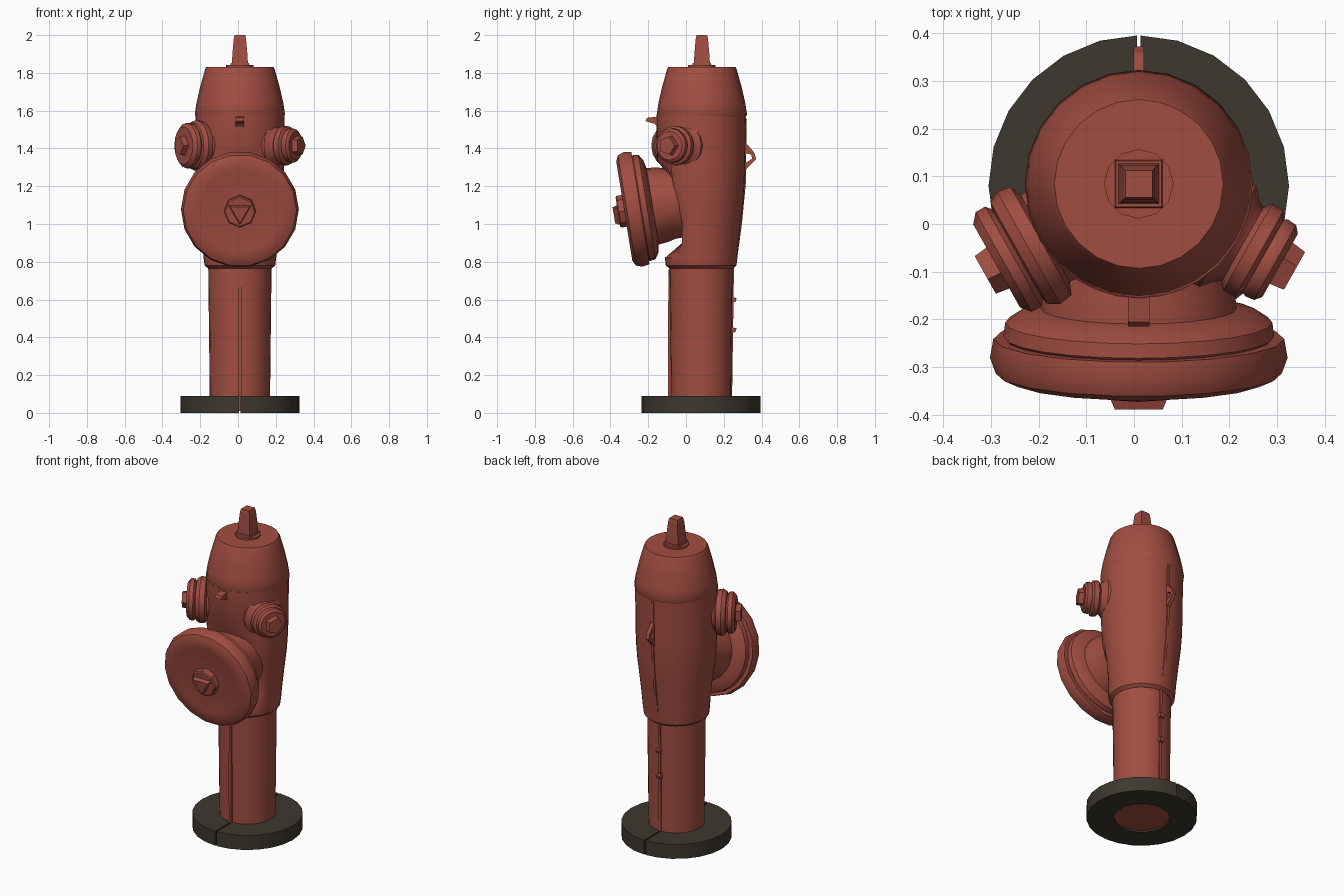
import bpy, bmesh, math
from mathutils import Vector, Matrix

cube = bpy.data.objects.get("Cube")
if cube:
    bpy.data.objects.remove(cube)

CX, CY = 0.01, 0.08
UP = Vector((0, 0, 1))


def material(name, rgb):
    m = bpy.data.materials.new(name)
    m.use_nodes = True
    m.diffuse_color = (*rgb, 1)
    bsdf = m.node_tree.nodes["Principled BSDF"]
    bsdf.inputs["Base Color"].default_value = (*rgb, 1)
    bsdf.inputs["Roughness"].default_value = 0.7
    return m


RED = material("faded red paint", (0.36, 0.075, 0.053))
DARK = material("dark iron", (0.047, 0.039, 0.028))


def finish(name, bm, mat, smooth=True):
    bmesh.ops.recalc_face_normals(bm, faces=bm.faces)
    me = bpy.data.meshes.new(name)
    bm.to_mesh(me)
    bm.free()
    me.materials.append(mat)
    ob = bpy.data.objects.new(name, me)
    bpy.context.collection.objects.link(ob)
    if smooth:
        bpy.ops.object.select_all(action="DESELECT")
        ob.select_set(True)
        bpy.context.view_layer.objects.active = ob
        bpy.ops.object.shade_smooth_by_angle(angle=math.radians(38))
    return ob


def lathe(name, profile, origin, axis=UP, sides=24, mat=RED, smooth=True, turn=0.0, reshape=None):
    """Stack rings of (radius, distance) along an axis and cap both ends."""
    bm = bmesh.new()
    rings = []
    for r, d in profile:
        ring = []
        for i in range(sides):
            a = turn + math.tau * i / sides
            ring.append(bm.verts.new((r * math.cos(a), r * math.sin(a), d)))
        rings.append(ring)
    for a, b in zip(rings, rings[1:]):
        for i in range(sides):
            j = (i + 1) % sides
            bm.faces.new((a[i], a[j], b[j], b[i]))
    bm.faces.new(rings[0])
    bm.faces.new(rings[-1])
    axis = Vector(axis).normalized()
    rot = axis.to_track_quat("Z", "Y").to_matrix().to_4x4() if axis != UP else Matrix()
    bm.transform(Matrix.Translation(origin) @ rot)
    if reshape:
        for v in bm.verts:
            reshape(v.co)
    return finish(name, bm, mat, smooth)


def slab(name, outline, x, thick, mat=RED):
    """Extrude a (y, z) outline sideways around x."""
    bm = bmesh.new()
    face = bm.faces.new([bm.verts.new((x - thick / 2, y, z)) for y, z in outline])
    new = bmesh.ops.extrude_face_region(bm, geom=[face])["geom"]
    bmesh.ops.translate(bm, vec=(thick, 0, 0), verts=[v for v in new if isinstance(v, bmesh.types.BMVert)])
    return finish(name, bm, mat, False)


# Base flange: two half rings with a narrow seam
def half_flange(name, side):
    bm = bmesh.new()
    steps = 12
    rows = []
    for i in range(steps + 1):
        a = -math.pi / 2 + math.pi * i / steps
        row = []
        for r, z in ((0.16, 0), (0.315, 0), (0.315, 0.09), (0.16, 0.09)):
            x = max(r * math.cos(a), 0.004)
            row.append(bm.verts.new((CX + side * x, CY + r * math.sin(a), z)))
        rows.append(row)
    for a, b in zip(rows, rows[1:]):
        for k in range(4):
            bm.faces.new((a[k], a[(k + 1) % 4], b[(k + 1) % 4], b[k]))
    bm.faces.new(rows[0])
    bm.faces.new(rows[-1])
    finish(name, bm, DARK)


half_flange("base_flange_left", 1)
half_flange("base_flange_right", -1)

# Lower pipe
lathe("lower_pipe", [(0.159, 0.01), (0.162, 0.3), (0.168, 0.8)], (CX, CY, 0))


# Upper barrel, set back behind the large outlet
def set_back(co):
    if 0.85 < co.z < 1.1:
        co.y = max(co.y, -0.02)
    elif 1.1 <= co.z < 1.3:
        co.y = max(co.y, -0.07)


lathe("upper_barrel", [(0.168, 0.765), (0.187, 0.78), (0.192, 0.82), (0.199, 0.9), (0.21, 1.0),
                       (0.224, 1.12), (0.231, 1.22), (0.234, 1.34), (0.236, 1.58)],
      (CX, CY, 0), sides=32, reshape=set_back)

# Bonnet and operating nut on top
lathe("bonnet", [(0.232, 1.565), (0.239, 1.58), (0.23, 1.64), (0.212, 1.72), (0.184, 1.82), (0.177, 1.832)],
      (CX, CY + 0.004, 0))
lathe("top_washer", [(0.073, 1.825), (0.073, 1.842)], (CX, CY + 0.004, 0), sides=12)
Q = math.pi / 4
lathe("top_nut_plate", [(0.072, 1.838), (0.068, 1.852)], (CX, CY + 0.004, 0), sides=4, smooth=False, turn=Q)
lathe("top_nut", [(0.06, 1.85), (0.056, 1.9), (0.046, 1.98), (0.04, 2.0)],
      (CX, CY + 0.004, 0), sides=4, smooth=False, turn=Q)

# Large front outlet, tipped slightly downward; distances run back from the cap face
FRONT = Vector((CX, -0.325, 1.07))
BACK = Vector((0, 0.987, 0.16))
# The axis runs forward and down, so distances behind the face are negative
lathe("front_outlet_neck", [(0.185, -0.36), (0.19, -0.24), (0.2, -0.2), (0.205, -0.15), (0.25, -0.14),
                            (0.28, -0.12), (0.284, -0.09), (0.27, -0.075)], FRONT, -BACK)
lathe("front_outlet_cap", [(0.26, -0.085), (0.305, -0.085), (0.312, -0.045), (0.3, -0.012), (0.27, 0.002),
                           (0.22, 0.002), (0.15, -0.008), (0.08, -0.004)], FRONT, -BACK, sides=18)
lathe("front_nut_washer", [(0.085, -0.02), (0.085, 0.03), (0.078, 0.036)], FRONT, -BACK, sides=8, smooth=False)
lathe("front_nut", [(0.072, 0.03), (0.058, 0.06)], FRONT, -BACK, sides=3, smooth=False, turn=math.pi / 6)

# Side outlets: collar, ringed cap and three-sided nut; the right one is larger
OUTLETS = {
    "right": (-1, [(0.105, 0.16), (0.105, 0.225), (0.13, 0.235), (0.135, 0.265), (0.122, 0.288),
                   (0.108, 0.292), (0.12, 0.302), (0.12, 0.325), (0.1, 0.342)]),
    "left": (1, [(0.125, 0.16), (0.122, 0.215), (0.098, 0.235), (0.088, 0.25), (0.104, 0.262),
                 (0.104, 0.29), (0.088, 0.3), (0.092, 0.308), (0.09, 0.328), (0.076, 0.34)]),
}
for label, (side, profile) in OUTLETS.items():
    axis = (side * 0.87, -0.49, 0)
    at = (CX, CY, 1.415)
    lathe(label + "_outlet", profile, at, axis, sides=16)
    lathe(label + "_outlet_nut", [(0.056, 0.33), (0.05, 0.372)], at, axis, sides=5, smooth=False)

# Small hook under the bonnet at the front
slab("front_hook", [(-0.1, 1.575), (-0.205, 1.562), (-0.215, 1.545), (-0.165, 1.53), (-0.14, 1.5), (-0.1, 1.5)],
     CX, 0.045)

# Chain lug at the back: four bars around a hole
OUTER = [(0.3, 1.27), (0.372, 1.345), (0.36, 1.38), (0.3, 1.45)]
INNER = [(0.317, 1.325), (0.35, 1.345), (0.345, 1.368), (0.317, 1.375)]
for i in range(4):
    j = (i + 1) % 4
    slab(f"back_lug_bar_{i + 1}", [OUTER[i], OUTER[j], INNER[j], INNER[i]], CX, 0.022)

# Casting seams and small bumps down the pipe
slab("front_seam", [(-0.094, 0.09), (-0.096, 0.42), (-0.092, 0.76), (-0.07, 0.76), (-0.07, 0.09)], CX, 0.016)
slab("back_seam", [(0.244, 0.09), (0.252, 0.62), (0.254, 0.77), (0.22, 0.77), (0.22, 0.09)], CX, 0.016)
slab("back_barrel_seam", [(0.266, 0.78), (0.296, 1.0), (0.317, 1.22), (0.321, 1.56), (0.28, 1.56), (0.22, 0.78)],
     CX, 0.014)
for n, z in enumerate((0.44, 0.6)):
    slab(f"back_bump_{n + 1}", [(0.23, z - 0.02), (0.262, z - 0.012), (0.268, z + 0.008), (0.23, z + 0.015)],
         CX, 0.03)
